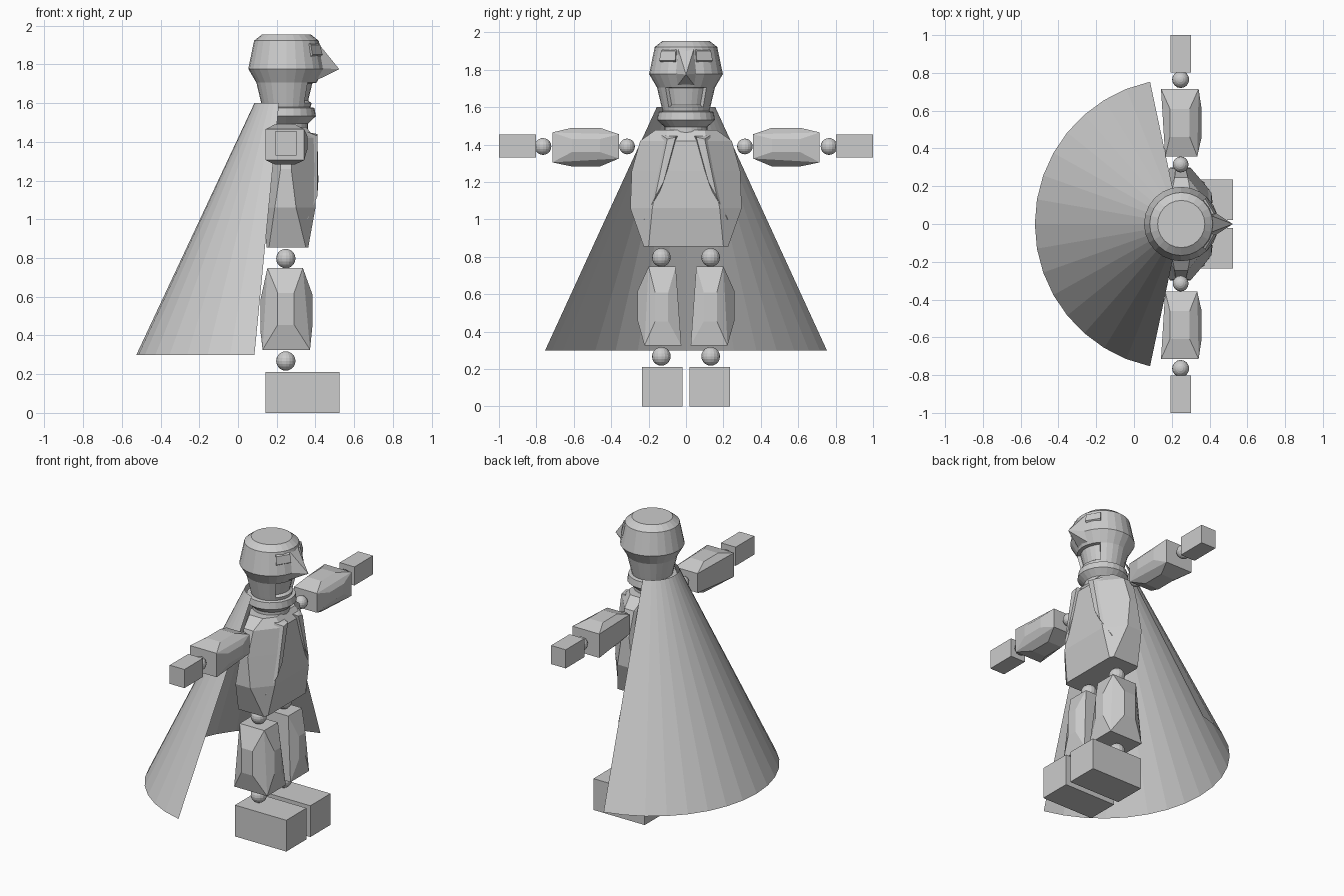
import bpy, bmesh, math
from mathutils import Vector

if "Cube" in bpy.data.objects:
    bpy.data.objects.remove(bpy.data.objects["Cube"])

CX = 0.247  # x of the body axis
grey = bpy.data.materials.new("plain grey")
grey.diffuse_color = (0.6, 0.6, 0.6, 1)
grey.use_nodes = True
grey.node_tree.nodes["Principled BSDF"].inputs["Base Color"].default_value = grey.diffuse_color


def finish(name, bm, recalc=True):
    if recalc:
        bmesh.ops.recalc_face_normals(bm, faces=bm.faces)
    me = bpy.data.meshes.new(name)
    bm.to_mesh(me)
    bm.free()
    me.materials.append(grey)
    ob = bpy.data.objects.new(name, me)
    bpy.context.collection.objects.link(ob)
    return ob


def loft(bm, rings, caps=True, closed=True):
    vs = [[bm.verts.new(p) for p in r] for r in rings]
    n = len(vs[0])
    for a, b in zip(vs, vs[1:]):
        for i in range(n if closed else n - 1):
            j = (i + 1) % n
            bm.faces.new((a[i], a[j], b[j], b[i]))
    if caps:
        bm.faces.new(vs[0][::-1])
        bm.faces.new(vs[-1])
    return vs


def arc(r, z, n, a0=0.0, a1=360.0, cx=CX):
    return [(cx + r * math.cos(math.radians(a0 + (a1 - a0) * i / n)),
             r * math.sin(math.radians(a0 + (a1 - a0) * i / n)), z) for i in range(n)]


def hull(name, pts):
    bm = bmesh.new()
    for p in pts:
        bm.verts.new(p)
    bmesh.ops.convex_hull(bm, input=bm.verts[:])
    return finish(name, bm)


def ball(name, x, y, z, r):
    bm = bmesh.new()
    bmesh.ops.create_uvsphere(bm, u_segments=16, v_segments=10, radius=r)
    bmesh.ops.translate(bm, verts=bm.verts, vec=(x, y, z))
    finish(name, bm)


def box(name, x0, x1, y0, y1, z0, z1):
    hull(name, [(x, y, z) for x in (x0, x1) for y in (y0, y1) for z in (z0, z1)])


def panelled(name, end_a, end_b, panels):
    """Tapered block; each panel raises a smaller rectangle out of one side.
    panel = (axis, sign, level, low corner, high corner of the other two axes)"""
    bm = bmesh.new()
    loft(bm, [end_a, end_b])
    bmesh.ops.recalc_face_normals(bm, faces=bm.faces)
    for axis, sign, level, lo, hi in panels:
        face = max(bm.faces, key=lambda f: f.calc_center_median()[axis] * sign)
        old = face.verts[:]
        c = face.calc_center_median()
        new = []
        others = [k for k in range(3) if k != axis]
        for v in old:
            p = Vector((0, 0, 0))
            p[axis] = level
            for k, l, h in zip(others, lo, hi):
                p[k] = h if v.co[k] > c[k] else l
            new.append(bm.verts.new(p))
        bm.faces.remove(face)
        for i in range(4):
            j = (i + 1) % 4
            bm.faces.new((old[i], old[j], new[j], new[i]))
        bm.faces.new(new)
    return finish(name, bm)


# limbs, mirrored left and right
for s, side in ((-1, "right"), (1, "left")):
    def span(a, b):
        return (min(a * s, b * s), max(a * s, b * s))

    box(side + "_foot", 0.142, 0.523, 0.02 * s, 0.235 * s, 0, 0.21)
    ball(side + "_ankle", CX, 0.132 * s, 0.268, 0.05)
    ball(side + "_hip", CX, 0.132 * s, 0.797, 0.05)

    # leg with raised front, back and outer panels
    def rect_z(x0, x1, y0, y1, z):
        return [(x0, y0 * s, z), (x1, y0 * s, z), (x1, y1 * s, z), (x0, y1 * s, z)]
    ya, yb = span(0.095, 0.165)
    panelled(side + "_leg", rect_z(0.127, 0.372, 0.025, 0.222, 0.326),
             rect_z(0.152, 0.335, 0.055, 0.2, 0.748),
             [(0, 1, 0.385, (ya, 0.455), (yb, 0.61)),
              (0, -1, 0.115, (ya, 0.43), (yb, 0.58)),
              (1, s, 0.258 * s, (0.205, 0.455), (0.29, 0.62))])

    # arm
    ball(side + "_shoulder", CX, 0.315 * s, 1.39, 0.042)
    ball(side + "_wrist", CX, 0.765 * s, 1.39, 0.045)
    box(side + "_hand", 0.193, 0.302, 0.803 * s, s, 1.33, 1.455)

    def rect_y(x0, x1, z0, z1, y):
        return [(x0, y * s, z0), (x1, y * s, z0), (x1, y * s, z1), (x0, y * s, z1)]
    ya, yb = span(0.46, 0.61)
    panelled(side + "_arm", rect_y(0.165, 0.335, 1.326, 1.455, 0.358),
             rect_y(0.143, 0.342, 1.305, 1.465, 0.715),
             [(2, 1, 1.49, (0.19, ya), (0.295, yb)),
              (2, -1, 1.283, (0.19, ya), (0.295, yb)),
              (0, 1, 0.358, (ya, 1.36), (yb, 1.43))])

    # lapel ridge on the chest
    hull(side + "_lapel", [(x, y * s, z) for x, y, z in (
        (0.36, 0.04, 1.45), (0.36, 0.13, 1.45), (0.41, 0.055, 1.44), (0.41, 0.1, 1.43),
        (0.415, 0.12, 1.2), (0.41, 0.165, 1.12), (0.36, 0.2, 1.0), (0.36, 0.225, 1.0))])

    # brow plate above each eye
    pts = []
    for r, z in ((0.16, 1.915), (0.186, 1.90), (0.198, 1.85), (0.17, 1.83)):
        for a in (17, 46):
            t = math.radians(a)
            pts.append((CX + r * math.cos(t), s * r * math.sin(t), z))
    hull(side + "_brow", pts)

# torso: eight-sided sections (z, back, front, front half, side half, side x range)
bm = bmesh.new()
rings = []
for z, xb, xf, yf, ys, x0, x1 in (
        (0.855, 0.147, 0.363, 0.2, 0.226, 0.16, 0.35),
        (1.06, 0.135, 0.4, 0.18, 0.298, 0.19, 0.30),
        (1.26, 0.14, 0.4, 0.14, 0.29, 0.22, 0.275),
        (1.42, 0.145, 0.395, 0.11, 0.245, 0.215, 0.285),
        (1.477, 0.16, 0.352, 0.1, 0.165, 0.2, 0.3)):
    half = [(xf, yf, z), (x1, ys, z), (x0, ys, z), (xb, yf, z)]
    rings.append(half + [(x, -y, zz) for x, y, zz in reversed(half)])
loft(bm, rings)
finish("torso", bm)

# neck and collar
bm = bmesh.new()
loft(bm, [arc(r, z, 24) for r, z in ((0.115, 1.46), (0.115, 1.495), (0.155, 1.532),
                                     (0.148, 1.575), (0.12, 1.58))])
finish("collar", bm)

# helmeted head with a sunk mouth opening
bm = bmesh.new()
loft(bm, [arc(r, z, 24, cx=0.25) for r, z in ((0.12, 1.56), (0.13, 1.60), (0.155, 1.705),
                                              (0.197, 1.777), (0.167, 1.922), (0.125, 1.955))])
bm.normal_update()
mouth = [f for f in bm.faces if 1.61 < f.calc_center_median().z < 1.7 and f.normal.x > 0.75]
bmesh.ops.inset_region(bm, faces=mouth, thickness=0.008, depth=-0.02)
finish("head", bm, recalc=False)

# beak-like peak
hull("beak", [(0.523, 0, 1.775)] + [(x, y * s, z) for s in (-1, 1) for x, y, z in (
    (0.36, 0.03, 1.948), (0.405, 0.045, 1.92), (0.43, 0.06, 1.78), (0.39, 0.05, 1.71))])

# open cape, a partial cone behind the body
bm = bmesh.new()
loft(bm, [arc(r, z, 16, 102, 258 + 10.4, 0.245)[:] for r, z in ((0.77, 0.3), (0.16, 1.6))],
     caps=False, closed=False)
# trim the sheet evenly so it ends at the same angle on both sides
bm.clear()
ends = [102 + 156 * i / 16 for i in range(17)]
loft(bm, [[(0.245 + r * math.cos(math.radians(a)), r * math.sin(math.radians(a)), z) for a in ends]
          for r, z in ((0.77, 0.3), (0.16, 1.6))], caps=False, closed=False)
finish("cape", bm, recalc=False)
